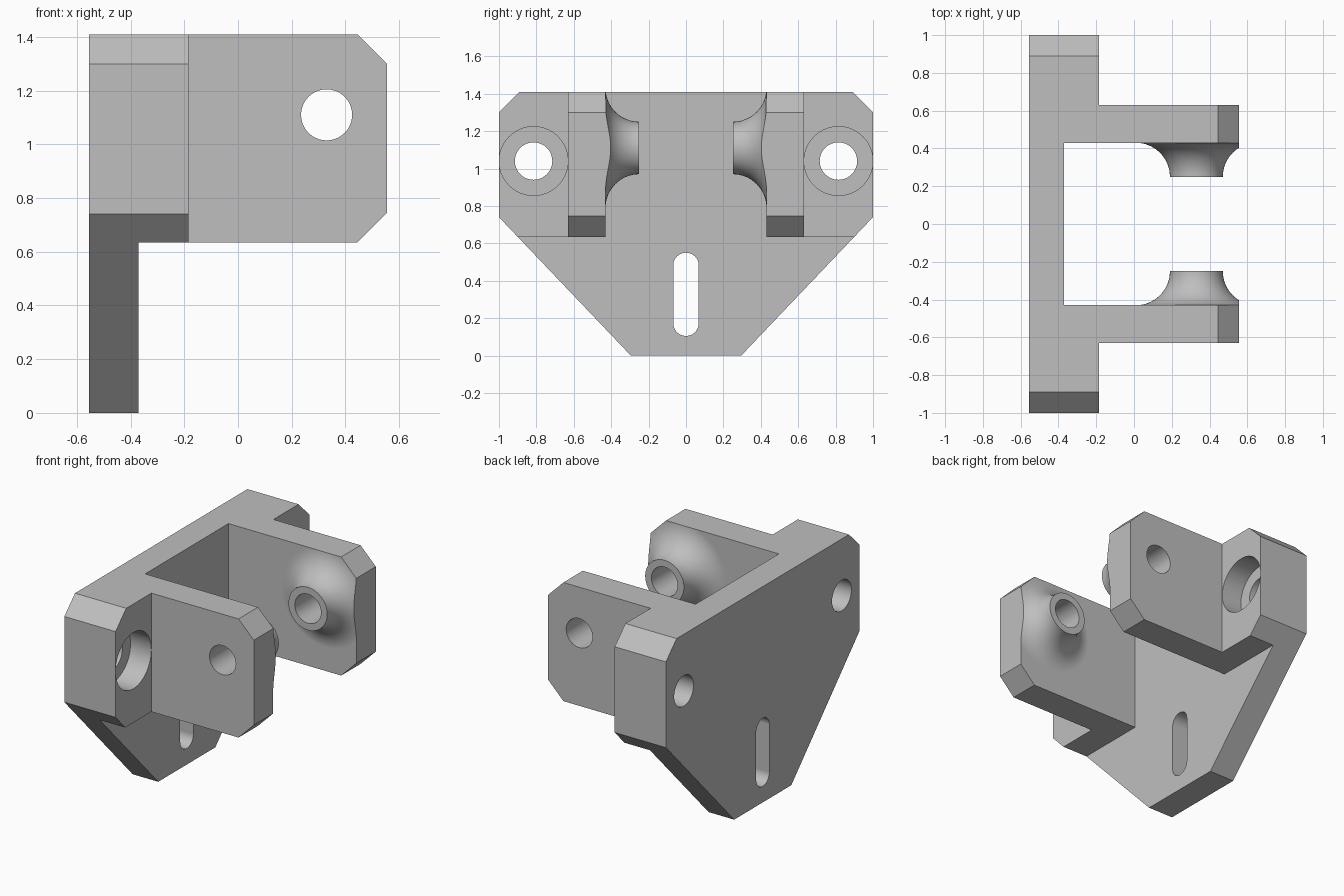
import bpy
import bmesh
from math import cos, sin, pi
from mathutils import Matrix, Vector

if "Cube" in bpy.data.objects:
    bpy.data.objects.remove(bpy.data.objects["Cube"], do_unlink=True)

# Material
grey = bpy.data.materials.new("plain_grey")
grey.use_nodes = True
colour = (0.52, 0.52, 0.52, 1)
grey.diffuse_color = colour
grey.node_tree.nodes["Principled BSDF"].inputs["Base Color"].default_value = colour

PLACE = {
    "X": lambda u, v, d: (d, u, v),
    "Y": lambda u, v, d: (u, d, v),
    "Z": lambda u, v, d: (u, v, d),
}


def finish(name, bm):
    bmesh.ops.recalc_face_normals(bm, faces=bm.faces)
    mesh = bpy.data.meshes.new(name)
    bm.to_mesh(mesh)
    bm.free()
    mesh.materials.append(grey)
    obj = bpy.data.objects.new(name, mesh)
    bpy.context.collection.objects.link(obj)
    return obj


def prism(name, points, axis, start, end):
    """Extrude a flat outline along an axis."""
    bm = bmesh.new()
    place = PLACE[axis]
    face = bm.faces.new([bm.verts.new(place(u, v, start)) for u, v in points])
    geom = bmesh.ops.extrude_face_region(bm, geom=[face])["geom"]
    moved = [g for g in geom if isinstance(g, bmesh.types.BMVert)]
    bmesh.ops.translate(bm, verts=moved, vec=Vector(place(0, 0, end - start)))
    return finish(name, bm)


def arc(u, v, r, a0, a1, n):
    return [(u + r * cos(a0 + (a1 - a0) * i / n),
             v + r * sin(a0 + (a1 - a0) * i / n)) for i in range(n + 1)]


def rod(name, u, v, r, axis, start, end):
    return prism(name, arc(u, v, r, 0, 2 * pi, 64)[:-1], axis, start, end)


def combine(target, tool, operation):
    """Apply a boolean and drop the tool."""
    mod = target.modifiers.new(operation.lower(), "BOOLEAN")
    mod.operation, mod.solver, mod.object = operation, "EXACT", tool
    bpy.ops.object.select_all(action="DESELECT")
    bpy.context.view_layer.objects.active = target
    target.select_set(True)
    bpy.ops.object.modifier_apply(modifier=mod.name)
    bpy.data.objects.remove(tool, do_unlink=True)


def mirrored(points):
    """Close an outline given by its +half, mirrored in the first or second axis."""
    return points + [(u, -v) for u, v in reversed(points)]


PIN_X, PIN_Z = 0.33, 1.11
TIP, FACE = 0.25, 0.43


def flared_boss(side):
    """Lathe a boss whose foot flares into the arm in a quarter round."""
    flare = FACE - TIP
    profile = [(0, TIP)] + arc(0.14 + flare, TIP, flare, pi, pi / 2, 16)
    profile += [(0.14 + flare, 0.52), (0, 0.52)]
    bm = bmesh.new()
    verts = [bm.verts.new((r, side * y, 0)) for r, y in profile]
    edges = [bm.edges.new(pair) for pair in zip(verts, verts[1:])]
    bmesh.ops.spin(bm, geom=verts + edges, cent=(0, 0, 0), axis=(0, 1, 0),
                   angle=2 * pi, steps=64)
    bmesh.ops.remove_doubles(bm, verts=bm.verts, dist=0.0001)
    bmesh.ops.transform(bm, verts=bm.verts, matrix=Matrix.Translation((PIN_X, 0, PIN_Z)))
    return finish("boss", bm)


# Bracket footprint: plate, ears and two arms
footprint = mirrored([(-0.7, 1.2), (-0.185, 1.2), (-0.185, 0.63), (0.7, 0.63),
                      (0.7, FACE), (-0.37, FACE)])
bracket = prism("clevis_bracket", footprint, "Z", -0.2, 1.6)

# Bosses on the inner arm faces
for side in (-1, 1):
    combine(bracket, flared_boss(side), "UNION")

# Trim to the chamfered front outline
front = [(-0.555, 0), (-0.37, 0), (-0.37, 0.635), (0.445, 0.635), (0.555, 0.745),
         (0.555, 1.3), (0.445, 1.41), (-0.555, 1.41)]
combine(bracket, prism("front_trim", front, "Y", -1.5, 1.5), "INTERSECT")

# Trim to the tapered side outline
half = [(0.295, -0.0), (1, 0.74), (1, 1.3), (0.89, 1.41)]
side_outline = half + [(-y, z) for y, z in reversed(half)]
combine(bracket, prism("side_trim", side_outline, "X", -1, 1), "INTERSECT")

# Pin hole through both arms
combine(bracket, rod("pin_hole", PIN_X, PIN_Z, 0.095, "Y", -1.5, 1.5), "DIFFERENCE")

# Counterbored bolt holes in the ears
for side in (-1, 1):
    y = side * 0.815
    combine(bracket, rod("counterbore", y, 1.04, 0.184, "X", -0.335, 0), "DIFFERENCE")
    combine(bracket, rod("bolt_hole", y, 1.04, 0.1, "X", -1, -0.2), "DIFFERENCE")

# Slot in the lower plate
slot = arc(0, 0.482, 0.068, 0, pi, 24) + arc(0, 0.173, 0.068, pi, 2 * pi, 24)
combine(bracket, prism("slot", slot, "X", -1, 0), "DIFFERENCE")

# Smooth the round surfaces, keep flat faces flat
bpy.ops.object.shade_smooth_by_angle(angle=pi / 6)
weighted = bracket.modifiers.new("flat_faces", "WEIGHTED_NORMAL")
weighted.keep_sharp = True
